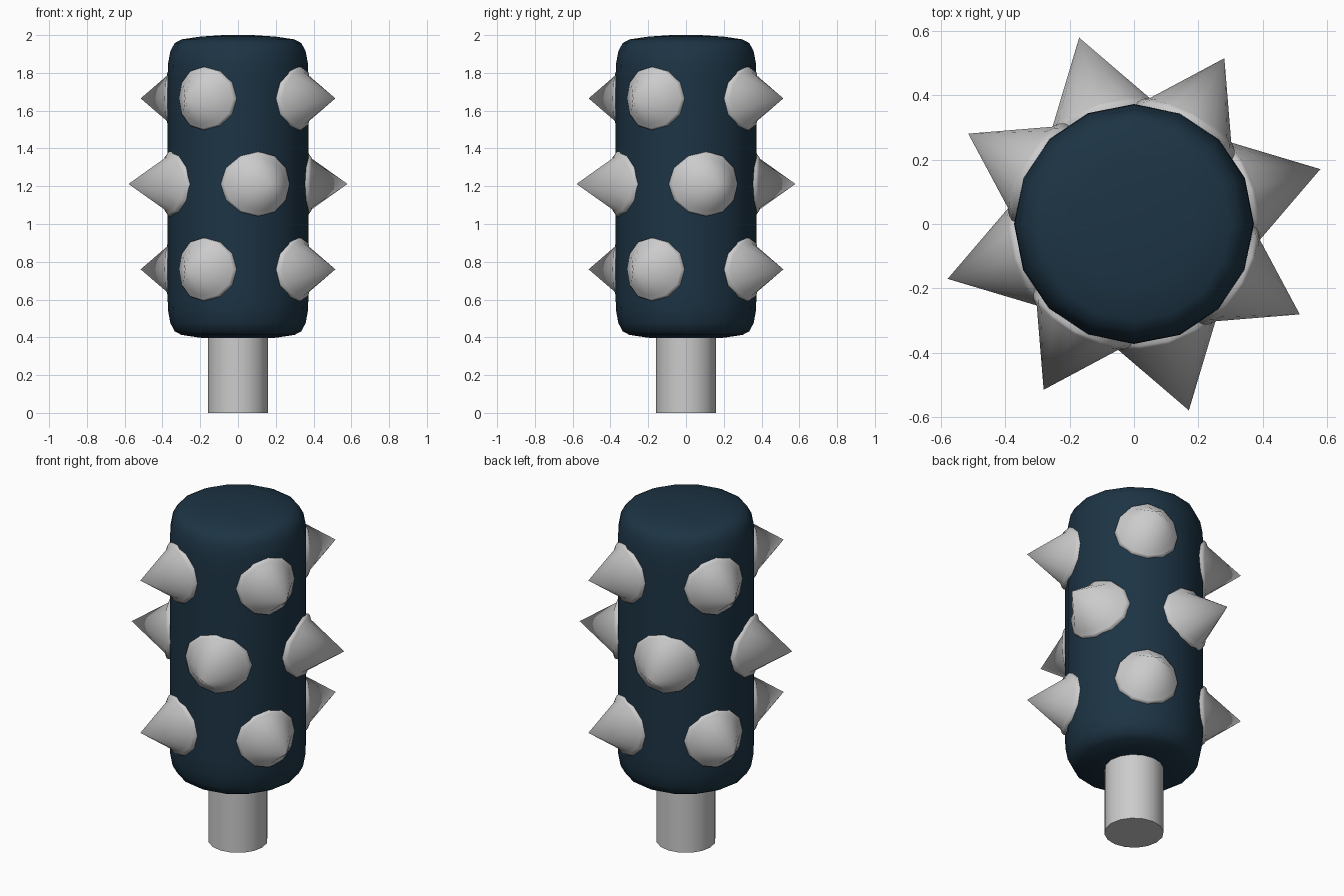
import bpy, math
from math import sin, cos, pi, sqrt, radians

if "Cube" in bpy.data.objects:
    bpy.data.objects.remove(bpy.data.objects["Cube"])


def make_object(name, verts, faces, color=None, angle=40):
    mesh = bpy.data.meshes.new(name)
    mesh.from_pydata(verts, [], faces)
    mesh.update()
    ob = bpy.data.objects.new(name, mesh)
    bpy.context.collection.objects.link(ob)
    if color:
        mat = bpy.data.materials.new(name + "_paint")
        mat.diffuse_color = color
        mat.use_nodes = True
        mat.node_tree.nodes["Principled BSDF"].inputs["Base Color"].default_value = mat.diffuse_color
        mesh.materials.append(mat)
    bpy.ops.object.select_all(action='DESELECT')
    ob.select_set(True)
    bpy.context.view_layer.objects.active = ob
    bpy.ops.object.shade_smooth_by_angle(angle=radians(angle))
    return ob


def ring_faces(rings, n):
    return [(r * n + i, r * n + (i + 1) % n, (r + 1) * n + (i + 1) % n, (r + 1) * n + i)
            for r in range(rings - 1) for i in range(n)]


def lathe(name, profile, n, color=None, angle=40):
    # profile runs from bottom to top as (radius, z)
    verts = [(r * cos(2 * pi * i / n), r * sin(2 * pi * i / n), z)
             for r, z in profile for i in range(n)]
    faces = ring_faces(len(profile), n)
    faces.append(tuple(reversed(range(n))))
    top = (len(profile) - 1) * n
    faces.append(tuple(range(top, top + n)))
    return make_object(name, verts, faces, color, angle)


def spike(name, angle_deg, z, half_w, half_h, tip):
    # flange wrapped on the drum, then a cone to the tip
    n = 12
    a = radians(angle_deg)
    verts = []
    for scale, r in ((1.0, 0.355), (1.0, 0.38), (0.95, 0.389), (0.83, 0.396)):
        for i in range(n):
            t = 2 * pi * i / n
            u, v = half_w * scale * cos(t), half_h * scale * sin(t)
            d = sqrt(r * r - u * u)
            verts.append((d * cos(a) - u * sin(a), d * sin(a) + u * cos(a), z + v))
    faces = ring_faces(4, n)
    verts.append((tip * cos(a), tip * sin(a), z))
    faces += [(3 * n + i, 3 * n + (i + 1) % n, 4 * n) for i in range(n)]
    faces.append(tuple(reversed(range(n))))
    make_object(name, verts, faces, angle=50)


# handle
lathe("handle", [(0.16, 0.0), (0.16, 0.45)], 16)

# rounded drum, mirrored top to bottom about its middle
mid = 1.195
half = [(0.373, 0.56), (0.371, 0.65), (0.358, 0.72), (0.335, 0.763),
        (0.30, 0.782), (0.20, 0.797), (0.08, 0.805)]
profile = [(r, mid - h) for r, h in reversed(half)] + [(r, mid + h) for r, h in half]
lathe("drum", profile, 16, (0.012, 0.034, 0.058, 1), 60)

# three rows of four spikes, the middle row larger and turned
rows = (("lower", 0.76, 61.4, 0.172, 0.167, 0.587),
        ("middle", 1.212, 16.4, 0.188, 0.171, 0.604),
        ("upper", 1.665, 61.4, 0.172, 0.167, 0.587))
for row, z, start, w, h, tip in rows:
    for k in range(4):
        spike(f"{row}_spike_{k + 1}", start + 90 * k, z, w, h, tip)
